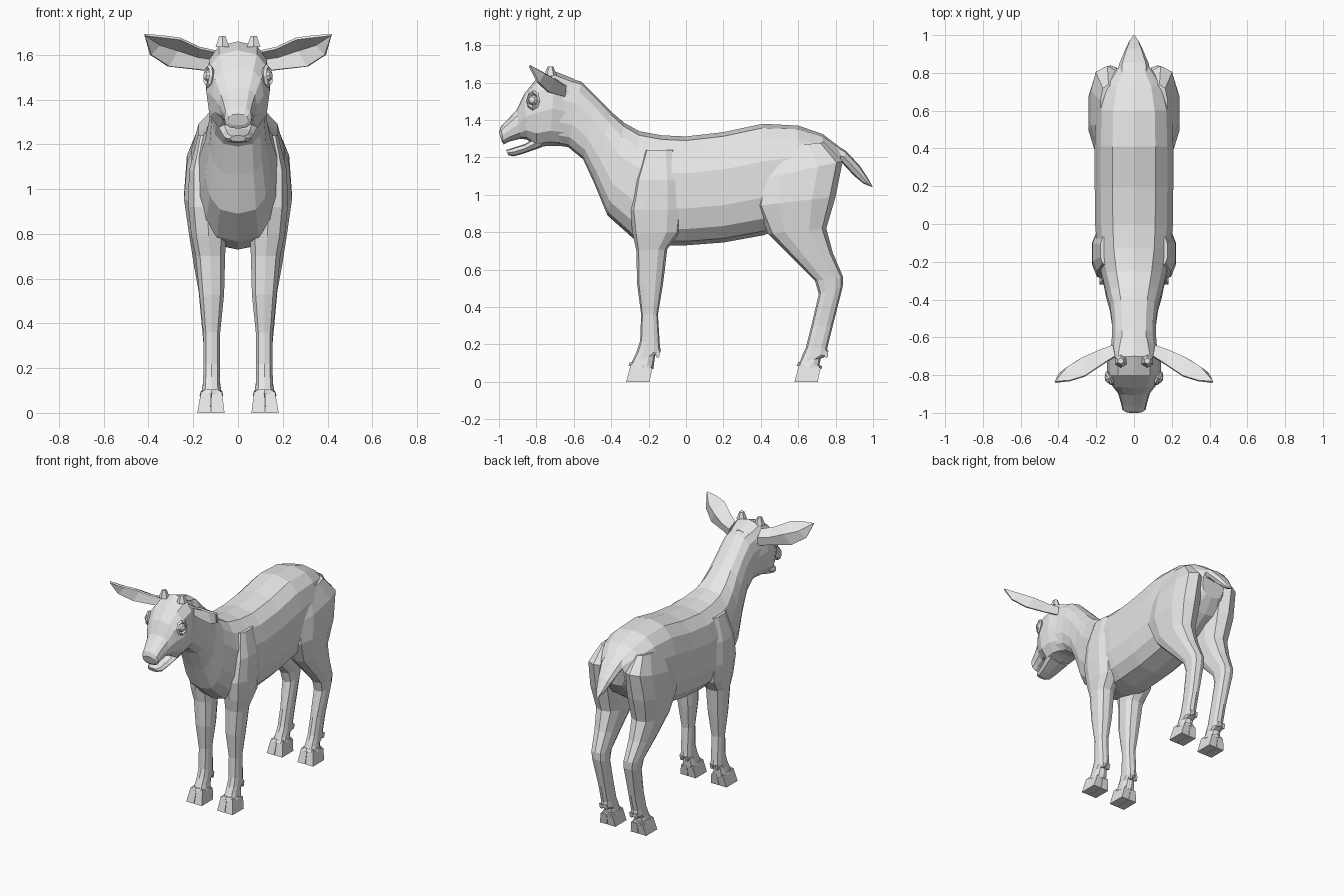
import bpy, bmesh, math
from mathutils import Vector, Matrix

coat = bpy.data.materials.new("grey_coat")
coat.diffuse_color = (0.8, 0.8, 0.8, 1)


def finish(name, bm, mirror=False):
    bmesh.ops.recalc_face_normals(bm, faces=bm.faces)
    me = bpy.data.meshes.new(name)
    bm.to_mesh(me)
    bm.free()
    me.materials.append(coat)
    ob = bpy.data.objects.new(name, me)
    bpy.context.collection.objects.link(ob)
    if mirror:
        ob.modifiers.new("mirror", 'MIRROR')
    return ob


def loft(name, sections, n=12, p=0.75, mirror=False, phase=0.0):
    """Skin rings; each is (y, z) of one edge, (y, z) of the other, x min, x max."""
    bm = bmesh.new()
    rings = []
    for ay, az, by, bz, x0, x1 in sections:
        ring = []
        for k in range(n):
            t = 2 * math.pi * (k + phase) / n
            c, s = (math.copysign(abs(f(t)) ** p, f(t)) if abs(f(t)) > 1e-6 else 0
                    for f in (math.cos, math.sin))
            ring.append(bm.verts.new(((x0 + x1) / 2 + s * (x1 - x0) / 2,
                                      (ay + by) / 2 + c * (ay - by) / 2,
                                      (az + bz) / 2 + c * (az - bz) / 2)))
        rings.append(ring)
    for a, b in zip(rings, rings[1:]):
        for k in range(n):
            bm.faces.new((a[k], a[(k + 1) % n], b[(k + 1) % n], b[k]))
    bm.faces.new(rings[0])
    bm.faces.new(rings[-1])
    return finish(name, bm, mirror)


def sym(rows):
    return [(a, b, c, d, -w, w) for a, b, c, d, w in rows]


# Torso and neck: top point, bottom point, half width
loft("torso_and_neck", sym([
    (.835, 1.245, .80, 1.06, .09),
    (.73, 1.325, .73, .96, .17),
    (.60, 1.37, .60, .87, .205),
    (.41, 1.38, .42, .785, .212),
    (.20, 1.335, .20, .745, .212),
    (.0, 1.312, .0, .73, .21),
    (-.13, 1.318, -.12, .73, .20),
    (-.25, 1.34, -.28, .765, .175),
    (-.33, 1.385, -.42, .89, .15),
    (-.40, 1.445, -.49, 1.06, .13),
    (-.48, 1.525, -.55, 1.19, .12),
    (-.56, 1.605, -.63, 1.255, .118),
    (-.64, 1.63, -.70, 1.265, .125)]), n=14)

# Head with upper muzzle
loft("head", sym([
    (-.60, 1.62, -.65, 1.26, .115),
    (-.70, 1.66, -.73, 1.262, .143),
    (-.80, 1.62, -.80, 1.255, .142),
    (-.865, 1.54, -.85, 1.295, .115),
    (-.905, 1.455, -.885, 1.30, .085),
    (-.96, 1.395, -.945, 1.285, .068),
    (-.99, 1.365, -.975, 1.27, .062),
    (-1.0, 1.335, -.985, 1.285, .045)]), n=12)

# Lower jaw
loft("lower_jaw", sym([
    (-.77, 1.33, -.77, 1.255, .095),
    (-.86, 1.272, -.87, 1.22, .07),
    (-.93, 1.25, -.92, 1.206, .058),
    (-.962, 1.24, -.95, 1.212, .035)]), n=8)

# Tail
loft("tail", sym([
    (.79, 1.275, .78, 1.17, .085),
    (.855, 1.235, .835, 1.17, .08),
    (.93, 1.155, .90, 1.10, .05),
    (.975, 1.085, .95, 1.06, .028),
    (1.0, 1.04, .985, 1.045, .006)]), n=8)

# Front legs: front edge, rear edge, inner x, outer x
loft("front_legs", [
    (-.22, 1.24, -.06, 1.24, .10, .18),
    (-.27, 1.08, -.03, 1.08, .07, .222),
    (-.30, .92, -.015, .92, .05, .225),
    (-.285, .79, -.03, .80, .05, .212),
    (-.265, .70, -.10, .71, .055, .192),
    (-.262, .53, -.122, .53, .06, .175),
    (-.24, .36, -.15, .36, .078, .157),
    (-.245, .22, -.14, .20, .08, .155),
    (-.265, .16, -.135, .16, .078, .157),
    (-.285, .115, -.165, .14, .078, .158),
    (-.30, .085, -.175, .07, .07, .168)], n=10, mirror=True)

# Hind legs with thighs
loft("hind_legs", [
    (.44, 1.25, .74, 1.28, .09, .18),
    (.39, 1.08, .838, 1.18, .05, .232),
    (.37, .94, .80, .99, .045, .245),
    (.44, .79, .75, .82, .055, .222),
    (.58, .65, .785, .69, .068, .20),
    (.69, .54, .84, .56, .075, .178),
    (.71, .47, .838, .51, .075, .172),
    (.67, .30, .785, .30, .08, .155),
    (.64, .18, .755, .18, .08, .155),
    (.625, .15, .76, .14, .078, .157),
    (.61, .11, .72, .125, .078, .158),
    (.59, .085, .71, .07, .07, .168)], n=10, mirror=True)

# Cloven hooves with pastern cuffs and dewclaws
for label, y in (("front", 0), ("hind", .9)):
    for side, x in (("inner", .0), ("outer", .063)):
        loft(f"{label}_{side}_hooves", [
            (y - .295, .095, y - .18, .075, .072 + x * .75, .118 + x * .75),
            (y - .32, 0, y - .195, 0, .06 + x, .119 + x)],
            n=4, p=.01, phase=.5, mirror=True)
    loft(f"{label}_cuffs", [
        (y - .30, .105, y - .172, .085, .07, .167),
        (y - .308, .085, y - .176, .068, .066, .172)], n=8, mirror=True)
    for x in (.085, .125):
        loft(f"{label}_dewclaws", [
            (y - .165, .165, y - .135, .165, x, x + .026),
            (y - .16, .13, y - .142, .13, x + .003, x + .023)],
            n=4, phase=.5, mirror=True)

# Cupped ears: rows of top edge, recessed middle, lower edge
rows = [((.10, -.70, 1.615), (.11, -.645, 1.58), (.11, -.65, 1.525)),
        ((.17, -.745, 1.63), (.18, -.67, 1.59), (.19, -.69, 1.535)),
        ((.26, -.805, 1.672), (.27, -.71, 1.62), (.31, -.735, 1.548)),
        ((.34, -.83, 1.682), (.35, -.76, 1.645), (.39, -.79, 1.60))]
bm = bmesh.new()
grid = [[bm.verts.new(v) for v in r] for r in rows]
tip = bm.verts.new((.418, -.837, 1.69))
for a, b in zip(grid, grid[1:]):
    for k in range(2):
        bm.faces.new((a[k], a[k + 1], b[k + 1], b[k]))
for k in range(2):
    bm.faces.new((grid[-1][k], grid[-1][k + 1], tip))
ears = finish("ears", bm)
thick = ears.modifiers.new("thickness", 'SOLIDIFY')
thick.thickness = .012
thick.offset = 0
ears.modifiers.new("mirror", 'MIRROR')

# Horn buds
bm = bmesh.new()
bmesh.ops.create_cone(bm, cap_ends=True, segments=6, radius1=.035, radius2=.016, depth=.05,
                      matrix=Matrix.Translation((.07, -.725, 1.66)))
finish("horn_buds", bm, True)

# Eyeballs
facing = Vector((1, -.45, .1)).to_track_quat('Z', 'Y').to_matrix().to_4x4()
place = Matrix.Translation((.126, -.815, 1.505)) @ facing
bm = bmesh.new()
bmesh.ops.create_uvsphere(bm, u_segments=8, v_segments=5, radius=.03, matrix=place)
finish("eyes", bm, True)

# Eyelids: a faceted almond ring around each eye
bm = bmesh.new()
n, m = 8, 4
ring = []
for i in range(n):
    t = 2 * math.pi * i / n
    out = Vector((math.cos(t) * .75, math.sin(t), 0))
    ring.append([bm.verts.new(place @ (out * (.042 + .012 * math.cos(2 * math.pi * j / m))
                 + Vector((0, 0, .005 + .012 * math.sin(2 * math.pi * j / m)))))
                 for j in range(m)])
for i in range(n):
    for j in range(m):
        a, b = ring[i], ring[(i + 1) % n]
        bm.faces.new((a[j], b[j], b[(j + 1) % m], a[(j + 1) % m]))
finish("eyelids", bm, True)
